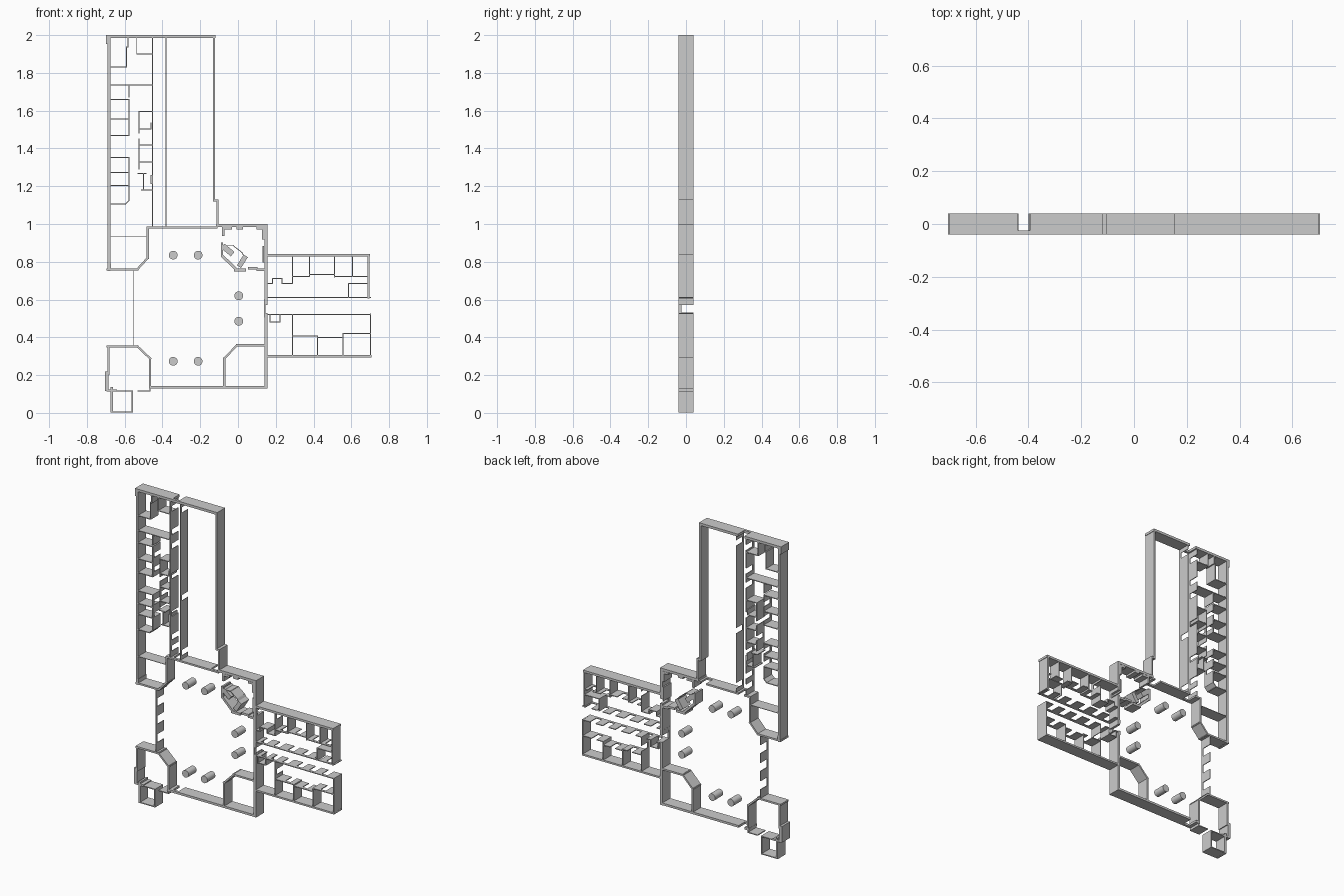
import bpy, bmesh, math
from mathutils import Matrix, Vector

H = 0.04          # half depth of the walls
LINTEL = -0.024   # back face of the strip bridging each doorway


def block(bm, a, b, t, y0=-H, y1=H):
    """Box running from a to b in the XZ plane, t thick."""
    d = Vector((b[0] - a[0], 0, b[1] - a[1]))
    m = (Matrix.Translation(((a[0] + b[0]) / 2, (y0 + y1) / 2, (a[1] + b[1]) / 2))
         @ Matrix.Rotation(-math.atan2(d.z, d.x), 4, 'Y')
         @ Matrix.Diagonal((d.length, y1 - y0, t, 1)))
    bmesh.ops.create_cube(bm, size=1, matrix=m)


def wall(bm, pts, t, doors=(), w=0.05):
    """Polyline wall; doors are centre positions along a straight axis-aligned run."""
    for p, q in zip(pts, pts[1:]):
        a, b = Vector(p), Vector(q)
        u = (b - a).normalized() * t / 2
        a, b = a - u, b + u
        k = 0 if abs(u.x) > abs(u.y) else 1
        if a[k] > b[k]:
            a, b = b, a
        cur = a
        for c in sorted(doors):
            s, e = cur.copy(), cur.copy()
            s[k], e[k] = c - w / 2, c + w / 2
            if s[k] > cur[k]:
                block(bm, cur, s, t)
            block(bm, s, e, t, -H, LINTEL)
            cur = e
        block(bm, cur, b, t)


def part(name, runs):
    bm = bmesh.new()
    for r in runs:
        wall(bm, *r)
    me = bpy.data.meshes.new(name)
    bm.to_mesh(me)
    bm.free()
    ob = bpy.data.objects.new(name, me)
    bpy.context.collection.objects.link(ob)


T, M, S = 0.016, 0.011, 0.005   # outer, hall and partition thickness

# long wing: outer shell
part("long_wing_shell", [
    ([(-.684, .76), (-.684, 1.992)], T),
    ([(-.691, 1.96), (-.691, 1.992)], T),
    ([(-.684, 1.992), (-.127, 1.992)], T, [-.417], .046),
    ([(-.127, 1.13), (-.127, 1.992)], M),
    ([(-.108, .995), (-.108, 1.12)], M),
    ([(-.127, 1.125), (-.108, 1.125)], M),
    ([(-.679, .765), (-.679, .785)], M),
])
# long wing: corridor
part("long_wing_corridor", [
    ([(-.452, .985), (-.452, 1.99)], S, [1.04, 1.11, 1.26, 1.5, 1.69, 1.78, 1.93], .035),
    ([(-.381, .985), (-.381, 1.99)], .003, [1.03, 1.38, 1.94], .035),
])
# long wing: rooms on the outer side
part("long_wing_outer_rooms", [
    ([(-.583, 1.985), (-.583, 1.937), (-.591, 1.937), (-.591, 1.831), (-.68, 1.831)], S),
    ([(-.536, 1.985), (-.536, 1.9), (-.452, 1.9)], S),
    ([(-.68, 1.736), (-.452, 1.736)], S),
    ([(-.576, 1.672), (-.576, 1.736)], S),
    ([(-.576, 1.468), (-.576, 1.659)], S, [1.51, 1.6], .03),
    ([(-.576, 1.105 + .022), (-.576, 1.352)], S, [1.22, 1.3], .03),
    ([(-.576, 1.125), (-.597, 1.105), (-.68, 1.105)], S),
    ([(-.68, .933), (-.48, .933)], .003),
] + [([(-.68, z), (-.576, z)], S) for z in (1.659, 1.556, 1.468, 1.352, 1.272, 1.203)])
# long wing: rooms beside the corridor
part("long_wing_inner_rooms", [
    ([(-.525, 1.482), (-.525, 1.595), (-.452, 1.595)], S),
    ([(-.525, 1.503), (-.46, 1.503), (-.46, 1.534)], S),
    ([(-.525, 1.29), (-.525, 1.45)], S, [1.37], .03),
    ([(-.525, 1.418), (-.452, 1.418)], S),
    ([(-.525, 1.328), (-.452, 1.328)], S),
    ([(-.53, 1.267), (-.488, 1.267)], S),
    ([(-.501, 1.262), (-.501, 1.18)], S),
    ([(-.512, 1.18), (-.452, 1.18)], S),
    ([(-.46, 1.215), (-.46, 1.255)], .007),
])

# central hall
part("hall_walls", [
    ([(-.478, .982), (-.115, .982)], M, [-.417, -.15], .04),
    ([(-.478, .982), (-.478, .82), (-.533, .76), (-.69, .76)], M),
    ([(-.552, .35), (-.552, .755)], S, [.67, .557, .44], .053),
    ([(-.69, .352), (-.533, .352), (-.465, .288), (-.465, .135)], M),
    ([(-.465, .136), (.147, .136)], .014, [-.42], .04),
    ([(-.108, .993), (.147, .993)], T),
    ([(.147, .58), (.147, .993)], T, [.79], .03),
    ([(.142, .51), (.142, .6)], .008, [.557], .053),
    ([(.147, .136), (.147, .52)], T),
    ([(-.073, .136), (-.073, .288), (-.005, .358), (.147, .358)], M),
])
# lower left corner room and porch
part("corner_porch", [
    ([(-.685, .352), (-.685, .205)], M),
    ([(-.695, .125), (-.695, .208)], .02),
    ([(-.69, .119), (-.645, .119)], M),
    ([(-.668, .008), (-.668, .13)], .013),
    ([(-.668, .005), (-.56, .005), (-.56, .116), (-.668, .116)], .006),
    ([(-.53, .116), (-.465, .116), (-.465, .13)], .006),
])
# kiosk in the upper right corner of the hall
part("kiosk", [
    ([(-.078, .942), (-.078, .985)], .012),
    ([(-.078, .977), (-.04, .977)], .014),
    ([(.0, .979), (.02, .979)], .014),
    ([(.105, .977), (.14, .977)], .014),
    ([(.133, .925), (.133, .965)], .014),
    ([(.133, .8), (.133, .88)], .008),
    ([(-.085, .83), (-.085, .895)], .012),
    ([(-.07, .875), (-.04, .85)], .03),
    ([(-.078, .826), (-.01, .76)], .015),
    ([(-.013, .756), (.035, .756)], .016),
    ([(.012, .785), (.034, .82)], .026),
    ([(-.065, .885), (-.025, .885), (.02, .85), (.04, .815)], .004),
    ([(.06, .765), (.095, .765)], .014),
    ([(.105, .757), (.147, .757)], .014),
])

# side wing, upper block
part("side_wing_upper", [
    ([(.15, .834), (.692, .834)], .014),
    ([(.691, .61), (.691, .834)], .009),
    ([(.155, .61), (.702, .61)], S, [.2, .29, .39, .49, .58, .66], .04),
    ([(.155, .686), (.182, .686), (.182, .712), (.233, .712), (.233, .686), (.288, .686)], S),
    ([(.288, .686), (.288, .83)], S, [.8], .03),
    ([(.288, .723), (.378, .723)], S, [.335], .035),
    ([(.378, .723), (.378, .83)], S),
    ([(.378, .733), (.51, .733)], S, [.44], .035),
    ([(.51, .718), (.51, .83)], S),
    ([(.51, .721), (.69, .721)], S, [.56, .65], .035),
    ([(.606, .721), (.606, .83)], S),
    ([(.586, .61), (.586, .686), (.69, .686)], S),
])
# side wing, lower block
part("side_wing_lower", [
    ([(.15, .522), (.702, .522)], S, [.2, .27, .35, .45, .54, .63], .04),
    ([(.702, .3), (.702, .522)], .006),
    ([(.15, .3), (.7, .3)], .011),
    ([(.288, .3), (.288, .522)], S, [.45], .035),
    ([(.288, .408), (.42, .408)], S, [.37], .035),
    ([(.42, .3), (.42, .408)], S),
    ([(.42, .4), (.557, .4)], S, [.49], .035),
    ([(.557, .3), (.557, .421)], S),
    ([(.557, .421), (.7, .421)], S, [.62], .035),
    ([(.169, .522), (.169, .48), (.222, .48), (.222, .522)], S),
])

# round columns
for i, (x, z) in enumerate([(-.343, .835), (-.211, .835), (.004, .62),
                            (.004, .485), (-.343, .273), (-.211, .273)]):
    bpy.ops.mesh.primitive_cylinder_add(vertices=32, radius=.023, depth=2 * H,
                                        location=(x, 0, z), rotation=(math.pi / 2, 0, 0))
    bpy.context.object.name = f"column_{i + 1}"
    bpy.ops.object.shade_smooth_by_angle()
